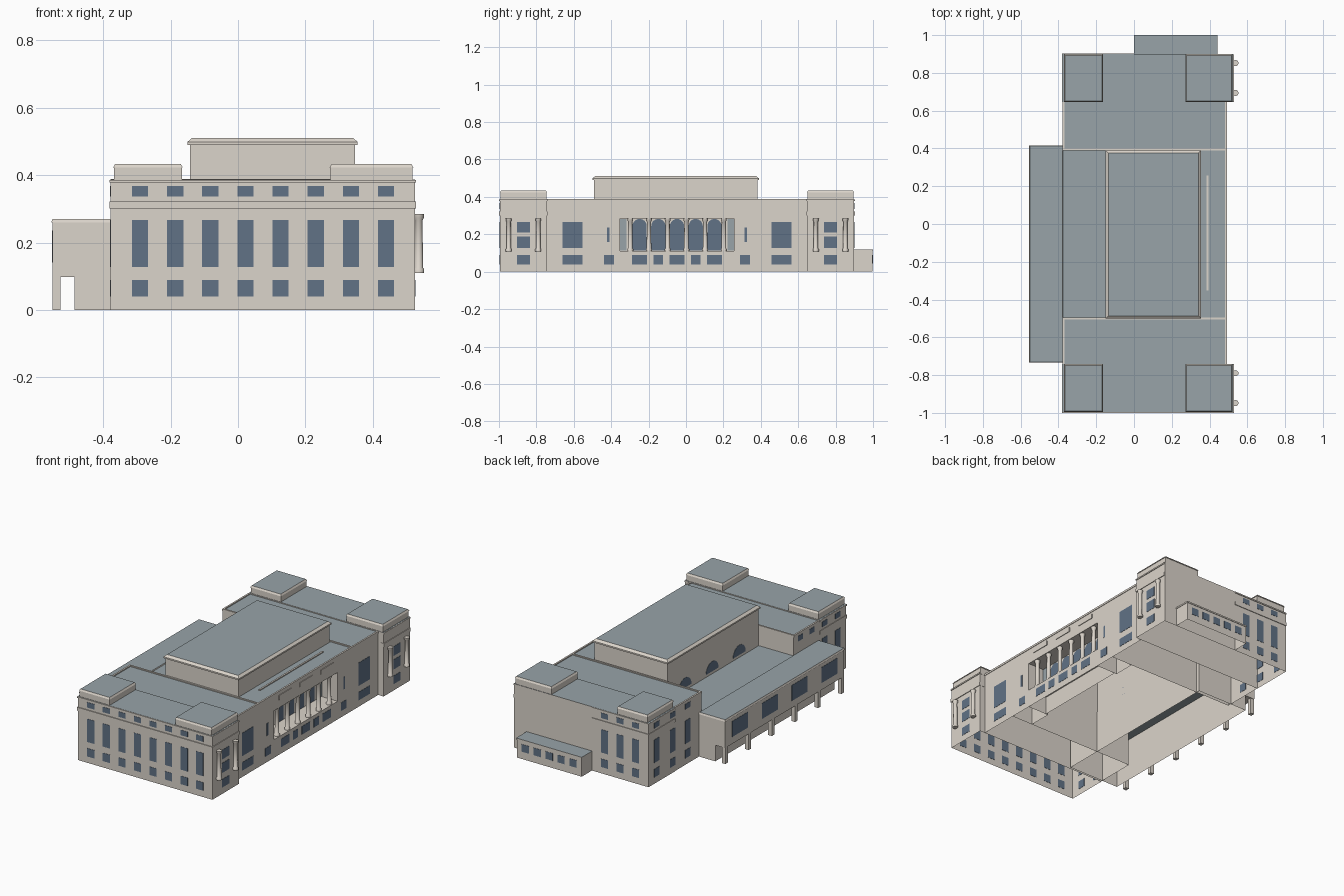
import bpy, bmesh, math

if "Cube" in bpy.data.objects:
    bpy.data.objects.remove(bpy.data.objects["Cube"])


def mat(name, col):
    m = bpy.data.materials.new(name)
    m.diffuse_color = (*col, 1)
    m.use_nodes = True
    m.node_tree.nodes["Principled BSDF"].inputs["Base Color"].default_value = m.diffuse_color
    return m


STONE = mat("pale stone", (0.71, 0.66, 0.595))
SLATE = mat("slate roof", (0.315, 0.37, 0.395))
GLASS = mat("blue window", (0.12, 0.17, 0.24))
C = -0.048  # y of the symmetry plane of the long facade


def finish(name, bm, mats):
    me = bpy.data.meshes.new(name)
    bm.to_mesh(me)
    bm.free()
    for m in mats:
        me.materials.append(m)
    ob = bpy.data.objects.new(name, me)
    bpy.context.collection.objects.link(ob)
    return ob


def add_box(bm, b, taper=0.0):
    """Box from (x0, x1, y0, y1, z0, z1); taper pulls in the top."""
    x0, x1, y0, y1, z0, z1 = b
    t = taper
    lo = [bm.verts.new(p) for p in ((x0, y0, z0), (x1, y0, z0), (x1, y1, z0), (x0, y1, z0))]
    hi = [bm.verts.new(p) for p in ((x0 + t, y0 + t, z1), (x1 - t, y0 + t, z1),
                                    (x1 - t, y1 - t, z1), (x0 + t, y1 - t, z1))]
    bm.faces.new(lo[::-1])
    bm.faces.new(hi)
    for i in range(4):
        j = (i + 1) % 4
        bm.faces.new((lo[i], lo[j], hi[j], hi[i]))


def boxes(name, items, roof=False, material=STONE, taper=0.0, shell=False):
    """shell=True leaves the underside open."""
    bm = bmesh.new()
    for b in items:
        add_box(bm, b, taper)
    bm.normal_update()
    if shell:
        bmesh.ops.delete(bm, geom=[f for f in bm.faces if f.normal.z < -0.9], context='FACES_ONLY')
    if roof:
        for f in bm.faces:
            f.material_index = 1 if f.normal.z > 0.9 else 0
    return finish(name, bm, [material, SLATE] if roof else [material])


def mir(y):
    return 2 * C - y


# End wings with corner towers
wings = [(-0.995, -0.742), (0.646, 0.899)]
boxes("end_wing", [(-0.378, 0.525, a, b, 0, 0.387) for a, b in wings], roof=True, shell=True)
tower_x = [(-0.368, -0.167), (0.275, 0.518)]
boxes("corner_tower", [(x0, x1, a + .003, b - .003, 0.387, 0.425)
                       for a, b in wings for x0, x1 in tower_x], roof=True, shell=True)
boxes("tower_cap", [(x0 - .003, x1 + .003, a, b, 0.423, 0.433)
                    for a, b in wings for x0, x1 in tower_x], roof=True, taper=0.006)
for nm, z0, z1 in (("wing_band", 0.301, 0.322), ("wing_cornice", 0.378, 0.386)):
    boxes(nm, [(-0.381, 0.529, -1.0, -0.741, z0, z1), (-0.381, 0.529, 0.645, 0.898, z0, z1),
               (-0.381, 0.0, 0.88, 0.903, z0, z1)])

# Linking blocks between wings and centre
links = [(-0.742, -0.495), (0.39, 0.646)]
boxes("linking_block", [(-0.376, 0.489, a, b, 0, 0.382) for a, b in links], roof=True, shell=True)
boxes("link_parapet", [b for y0, y1 in links for b in (
    (0.482, 0.492, y0, y1, 0.376, 0.388), (-0.379, -0.369, y0, y1, 0.376, 0.388))])
boxes("link_inner_parapet", [(-0.379, 0.492, y - .005, y + .005, 0.376, 0.388)
                             for y in (-0.500, 0.395)])

# Central hall with cornice
boxes("central_hall", [(-0.142, 0.347, -0.492, 0.382, 0.26, 0.497)], roof=True, shell=True)
boxes("hall_cornice", [(-0.150, 0.355, -0.500, 0.390, 0.490, 0.499)], shell=True)
boxes("hall_roof", [(-0.150, 0.355, -0.500, 0.390, 0.499, 0.511)], roof=True, taper=0.014)

# Low rear block with overhang on posts
boxes("rear_block", [(-0.485, -0.14, -0.73, 0.412, 0, 0.264)], roof=True, shell=True)
boxes("rear_overhang", [(-0.551, -0.485, -0.73, 0.412, 0.098, 0.264)], roof=True)
boxes("rear_cornice", [(-0.555, -0.375, -0.734, 0.416, 0.259, 0.270)], roof=True, taper=0.004, shell=True)
boxes("rear_post", [(-0.551, -0.527, y - .012, y + .012, 0, 0.1)
                    for y in [-0.715 + i * 0.2224 for i in range(6)]])

# Side annex
boxes("annex", [(0.002, 0.438, 0.899, 0.997, 0, 0.114)], roof=True, shell=True)
boxes("annex_cornice", [(0, 0.441, 0.899, 1.0, 0.110, 0.119)], roof=True)

# Colonnade front: base, piers, recessed wall and lintel
P0, P1 = C - 0.305, C + 0.305
RX = 0.38  # face of the recessed wall
boxes("colonnade_base", [(0.36, 0.489, P0, P1, 0, 0.11)], shell=True)
boxes("colonnade_pier", [(0.345, 0.489, -0.495, P0, 0, 0.382),
                         (0.345, 0.489, P1, 0.39, 0, 0.382)], roof=True, shell=True)
boxes("recess_wall", [(0.345, RX, P0, P1, 0.11, 0.382)], roof=True, shell=True)
boxes("colonnade_lintel", [(RX, 0.489, P0, P1, 0.285, 0.382)], roof=True)
boxes("front_parapet", [(0.482, 0.492, -0.5, 0.395, 0.376, 0.388),
                        (0.385, 0.395, P0, P1, 0.376, 0.388)])
boxes("frieze_panel", [(0.486, 0.493, C + k * 0.2 - .06, C + k * 0.2 + .06, 0.335, 0.362)
                       for k in (-1, 0, 1)])
boxes("recess_end_panel", [(RX - .002, RX + .003, P0, P0 + .036, 0.112, 0.283),
                           (RX - .002, RX + .003, P1 - .036, P1, 0.112, 0.283)], material=SLATE)


# Columns: lathe-like stacks with flared base and capital
def columns(name, spots):
    bm = bmesh.new()
    prof = [(0.109, .016), (0.121, .016), (0.125, .0125), (0.266, .011), (0.273, .015), (0.285, .016)]
    n = 16
    for x, y in spots:
        rings = [[bm.verts.new((x + r * math.cos(2 * math.pi * i / n),
                                y + r * math.sin(2 * math.pi * i / n), z)) for i in range(n)]
                 for z, r in prof]
        for a, b in zip(rings, rings[1:]):
            for i in range(n):
                j = (i + 1) % n
                bm.faces.new((a[i], a[j], b[j], b[i])).smooth = True
        bm.faces.new(rings[0][::-1])
        bm.faces.new(rings[-1])
    for e in bm.edges:
        if len(e.link_faces) == 2 and e.calc_face_angle(0) > 0.5:
            e.smooth = False
    finish(name, bm, [STONE])


columns("colonnade_column", [(0.470, C + k * 0.1) for k in (-2.5, -1.5, -.5, .5, 1.5, 2.5)])
columns("wing_column", [(0.537, y) for y in (-0.948, -0.79, mir(-0.79), mir(-0.948))])

# Windows as thin plates
T = 0.0015
LOW, TALL, TOP = (0.039, 0.089), (0.127, 0.267), (0.336, 0.368)


def win_x(x, y, w, z):   # plate facing +x or -x
    return (x - T, x + T, y - w / 2, y + w / 2, *z)


def win_y(x, y, w, z):   # plate facing +y or -y
    return (x - w / 2, x + w / 2, y - T, y + T, *z)


cols = [-0.291 + i * 0.1044 for i in range(8)]
boxes("front_window", [win_y(x, -0.995, .048, z) for x in cols for z in (LOW, TALL, TOP)], material=GLASS)
boxes("back_window", [win_y(x, 0.899, .048, z) for x in cols[:3] for z in (LOW, TALL, TOP)], material=GLASS)
boxes("annex_window", [win_y(0.06 + i * .08, 0.997, .048, (0.045, 0.09)) for i in range(5)], material=GLASS)
rear = [win_x(-0.378, y, .05, z) for y in (0.82, 0.67, -0.916, -0.79) for z in (LOW, TALL, TOP)]
rear += [win_x(-0.376, 0.52, .05, z) for z in (LOW, TALL, TOP)]
rear += [win_x(-0.376, y, .05, TOP) for y in (-0.56, -0.67)]
boxes("rear_wing_window", rear, material=GLASS)
boxes("rear_block_window", [win_x(-0.551, -0.159 + k * .285, .15, (0.14, 0.235))
                            for k in (-1.5, -.5, .5, 1.5)], material=GLASS)

side = []
for f in (lambda y: y, mir):
    side += [win_x(0.525, f(-0.869), .068, z) for z in (LOW, (0.128, 0.187), (0.21, 0.267))]
    side += [win_x(0.489, f(-0.607), .108, z) for z in (LOW, TALL)]
    side += [win_x(0.489, f(-0.411), .054, LOW), win_x(0.489, f(-0.416), .014, (0.16, 0.235))]
side += [win_x(0.489, C + k * .1, .05 if k % 2 else .08, LOW) for k in range(-2, 3)]
boxes("side_window", side, material=GLASS)


# Round-topped windows
def arches(name, x, sign, ys, r, z0, spring):
    bm = bmesh.new()
    for y in ys:
        pts = [(y + r * math.cos(math.pi * i / 12), spring + r * math.sin(math.pi * i / 12)) for i in range(13)]
        if z0 < spring:
            pts = [(y + r, z0)] + pts + [(y - r, z0)]
        f = bm.faces.new([bm.verts.new((x, a, b)) for a, b in pts])
        f.normal_update()
        if f.normal.x * sign < 0:
            f.normal_flip()
        res = bmesh.ops.extrude_face_region(bm, geom=[f])
        bmesh.ops.translate(bm, vec=(sign * T, 0, 0),
                            verts=[v for v in res["geom"] if isinstance(v, bmesh.types.BMVert)])
    bmesh.ops.recalc_face_normals(bm, faces=bm.faces[:])
    finish(name, bm, [GLASS])


arches("arched_window", RX, 1, [C + k * .1 for k in range(-2, 3)], .038, 0.112, 0.244)
arches("hall_lunette", -0.142, -1, [C + k * .26 for k in (-1, 0, 1)], .06, 0.28, 0.28)
